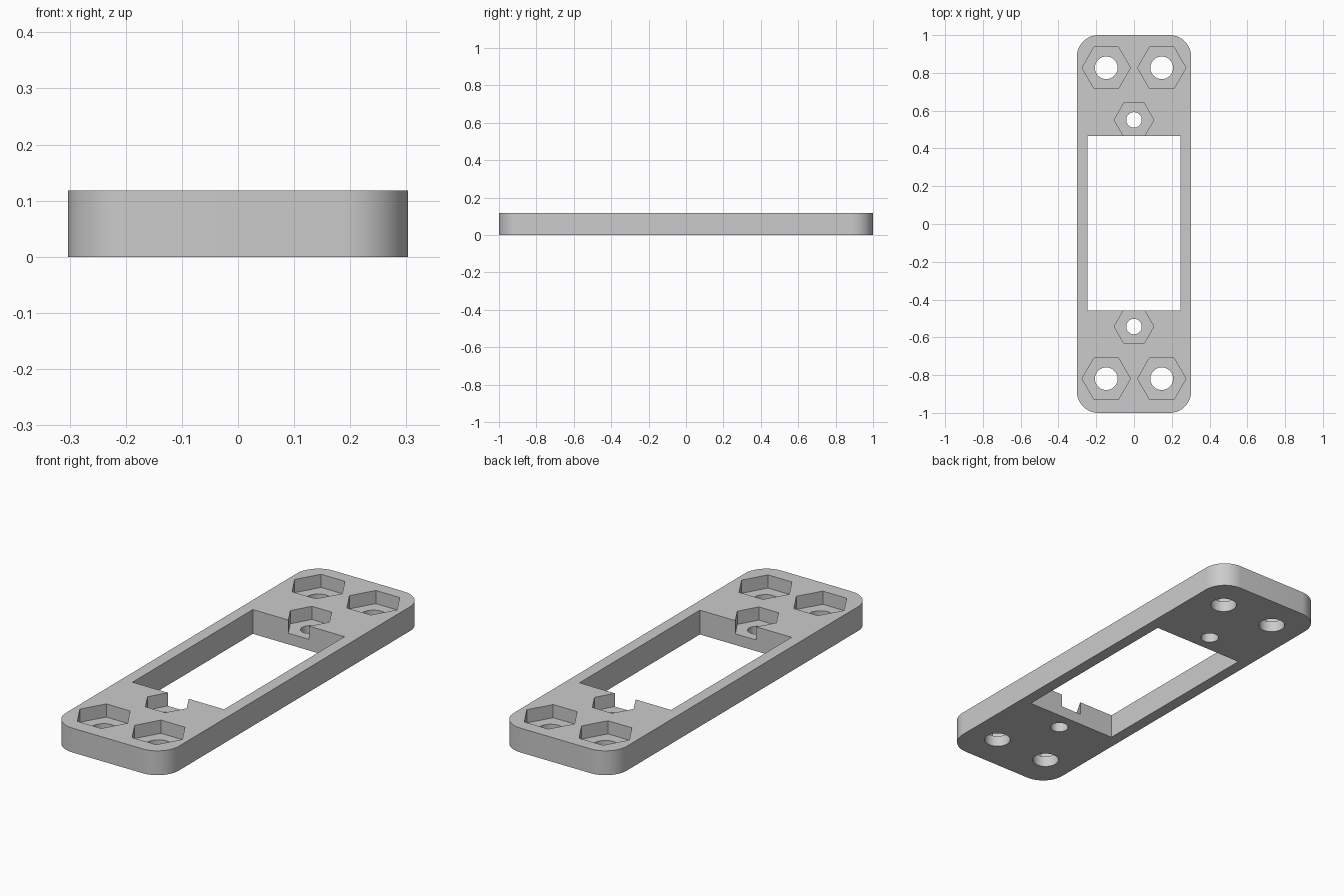
import bpy
import bmesh
from math import cos, sin, pi, radians
from mathutils import Matrix

HALF_W, HALF_L, HEIGHT = 0.303, 1.0, 0.118
CORNER = 0.115
POCKET_FLOOR = 0.054
MID_Y = 0.004          # the openings sit slightly towards the back

default = bpy.data.objects.get("Cube")
if default:
    bpy.data.objects.remove(default, do_unlink=True)

grey = bpy.data.materials.new("light grey")
grey.use_nodes = True
grey.diffuse_color = (0.6, 0.6, 0.6, 1)
grey.node_tree.nodes["Principled BSDF"].inputs["Base Color"].default_value = grey.diffuse_color


def make_object(name, bm):
    bmesh.ops.recalc_face_normals(bm, faces=bm.faces)
    mesh = bpy.data.meshes.new(name)
    bm.to_mesh(mesh)
    bm.free()
    mesh.materials.append(grey)
    obj = bpy.data.objects.new(name, mesh)
    bpy.context.collection.objects.link(obj)
    return obj


def prism(name, outline, z0, z1):
    """Extrude a closed outline from z0 to z1."""
    bm = bmesh.new()
    base = bm.faces.new([bm.verts.new((x, y, z0)) for x, y in outline])
    grown = bmesh.ops.extrude_face_region(bm, geom=[base])["geom"]
    top = [v for v in grown if isinstance(v, bmesh.types.BMVert)]
    bmesh.ops.translate(bm, verts=top, vec=(0, 0, z1 - z0))
    return make_object(name, bm)


def ring(x, y, radius, sides):
    return [(x + radius * cos(2 * pi * i / sides), y + radius * sin(2 * pi * i / sides))
            for i in range(sides)]


def rounded_rectangle(half_w, half_l, radius, steps=16):
    points = []
    for quarter, (sx, sy) in enumerate(((1, 1), (-1, 1), (-1, -1), (1, -1))):
        cx, cy = sx * (half_w - radius), sy * (half_l - radius)
        for i in range(steps + 1):
            a = (quarter + i / steps) * pi / 2
            points.append((cx + radius * cos(a), cy + radius * sin(a)))
    return points


# Plate with rounded corners
plate = prism("mounting_plate", rounded_rectangle(HALF_W, HALF_L, CORNER), 0, HEIGHT)
bpy.context.view_layer.objects.active = plate
plate.select_set(True)


def cut(cutter):
    mod = plate.modifiers.new("cut", "BOOLEAN")
    mod.operation = "DIFFERENCE"
    mod.solver = "EXACT"
    mod.object = cutter
    cutter.hide_render = True
    bpy.ops.object.modifier_apply(modifier=mod.name)
    bpy.data.objects.remove(cutter, do_unlink=True)


# Central rectangular window
bm = bmesh.new()
bmesh.ops.create_cube(bm, size=1, matrix=Matrix.Translation((0, MID_Y, HEIGHT / 2))
                      @ Matrix.Diagonal((0.492, 0.923, 0.4, 1)))
cut(make_object("window_cutter", bm))

# Hexagonal nut pockets with through holes: x, y, pocket radius, hole radius
for end in (-1, 1):
    for x, y, pocket, hole in ((0, 0.547, 0.105, 0.041),
                               (-0.147, 0.823, 0.128, 0.06),
                               (0.147, 0.823, 0.128, 0.06)):
        cy = MID_Y + end * y
        cut(prism("pocket_cutter", ring(x, cy, pocket, 6), POCKET_FLOOR, HEIGHT + 0.1))
        cut(prism("hole_cutter", ring(x, cy, hole, 48), -0.1, HEIGHT + 0.05))

# Smooth the rounded walls, keep the edges crisp
bpy.ops.object.shade_smooth_by_angle(angle=radians(30))
